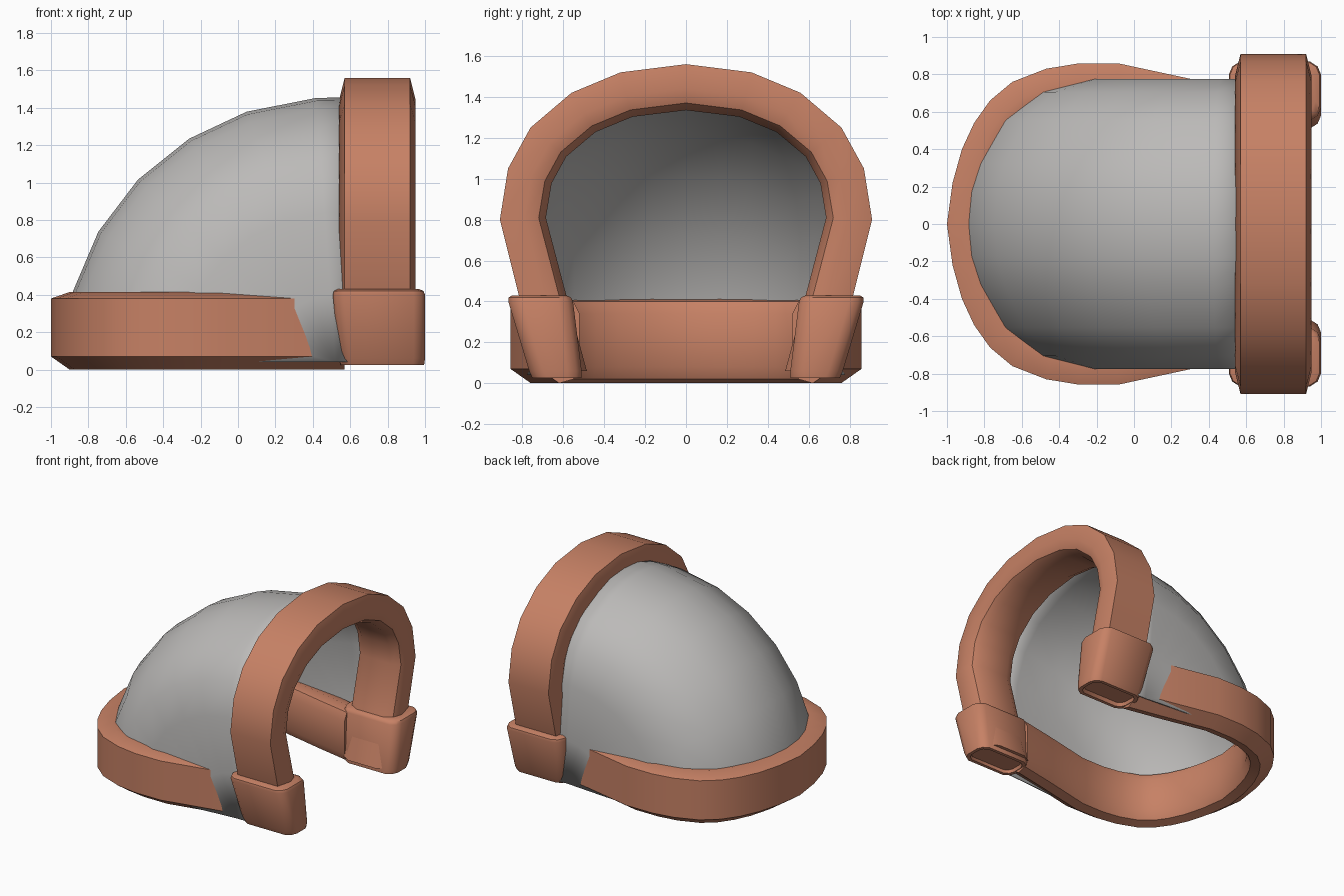
import bpy, bmesh, math
from mathutils import Vector

if "Cube" in bpy.data.objects:
    bpy.data.objects.remove(bpy.data.objects["Cube"])


def material(name, rgb):
    m = bpy.data.materials.new(name)
    m.diffuse_color = (*rgb, 1)
    m.use_nodes = True
    m.node_tree.nodes["Principled BSDF"].inputs["Base Color"].default_value = m.diffuse_color
    return m


GREY = material("shell grey", (0.50, 0.49, 0.48))
CLAY = material("terracotta", (0.57, 0.22, 0.13))


def loft(name, rings, mat, closed=True, caps=True, angle=35):
    """Skin a list of equal-length point rings."""
    bm = bmesh.new()
    vs = [[bm.verts.new(p) for p in r] for r in rings]
    n = len(rings[0])
    for a, b in zip(vs, vs[1:]):
        for i in range(n if closed else n - 1):
            j = (i + 1) % n
            bm.faces.new((a[i], a[j], b[j], b[i]))
    if caps:
        bm.faces.new(vs[0])
        bm.faces.new(vs[-1])
    bmesh.ops.remove_doubles(bm, verts=bm.verts, dist=0.0005)
    bmesh.ops.recalc_face_normals(bm, faces=bm.faces)
    me = bpy.data.meshes.new(name)
    bm.to_mesh(me)
    bm.free()
    ob = bpy.data.objects.new(name, me)
    bpy.context.collection.objects.link(ob)
    me.materials.append(mat)
    bpy.ops.object.select_all(action='DESELECT')
    ob.select_set(True)
    bpy.context.view_layer.objects.active = ob
    bpy.ops.object.shade_smooth_by_angle(angle=math.radians(angle))
    return ob


def symmetric(half):
    """Mirror a half outline of (y, v) whose first point lies on y = 0."""
    return [(-y, v) for y, v in reversed(half[1:])] + list(half)


def sweep(outline, section, place):
    """Rings of a (inset, across) section moved along a (y, v) outline."""
    pts = [Vector(p) for p in outline]
    rings = []
    for i, p in enumerate(pts):
        d1 = (p - pts[i - 1]).normalized() if i else None
        d2 = (pts[i + 1] - p).normalized() if i < len(pts) - 1 else None
        d1, d2 = d1 or d2, d2 or d1
        t = (d1 + d2).normalized()
        inward = Vector((t.y, -t.x))
        if i in (0, len(pts) - 1):       # ends are cut square to the y axis
            inward = Vector((-math.copysign(1, p.x), 0))
        rings.append([place(p + inward * o, a) for o, a in section])
    return rings


# Shell: an arch profile fanned from the opening down to the floor
PX, PZ = 0.52, 0.04
shell_half = [(0, 1.41), (0.17, 1.395), (0.32, 1.35), (0.55, 1.23), (0.70, 1.05),
              (0.77, 0.80), (0.77, 0.36), (0.74, 0.0)]
profile = symmetric(shell_half)
rings = []
for deg in (0, 15.5, 29.5, 43.5, 57.5, 71, 86):
    c, s = math.cos(math.radians(deg)), math.sin(math.radians(deg))
    rings.append([(PX - v * c * 1.028, y, PZ + v * s) for y, v in profile])
rings.append([(0.62, y, PZ + v) for y, v in profile])
shell = loft("shell", rings, GREY, closed=False, caps=False, angle=50)
mod = shell.modifiers.new("thickness", 'SOLIDIFY')
mod.thickness = 0.012
mod.offset = 0

# Arch band around the opening
arch_half = [(0, 1.56), (0.32, 1.52), (0.56, 1.42), (0.76, 1.25), (0.87, 1.05),
             (0.91, 0.80), (0.81, 0.40), (0.71, 0.06)]
arch_section = [(0, 0.57), (0, 0.92), (0.12, 0.95), (0.19, 0.925), (0.225, 0.86),
                (0.225, 0.63), (0.19, 0.565), (0.12, 0.54)]
loft("arch_band", sweep(symmetric(arch_half), arch_section,
                        lambda p, a: (a, p.x, p.y)), CLAY)

# Base band: a U lying on the floor
base_half = [(0, 1.0), (0.22, 0.97), (0.40, 0.92), (0.54, 0.855), (0.66, 0.77),
             (0.76, 0.65), (0.83, 0.47), (0.858, 0.30), (0.858, 0.08),
             (0.77, -0.33), (0.72, -0.57)]
base_section = [(0, 0.07), (0, 0.38), (0.10, 0.415), (0.17, 0.40), (0.20, 0.34),
                (0.20, 0.08), (0.17, 0.02), (0.10, 0.0)]
loft("base_band", sweep(symmetric(base_half), base_section,
                        lambda p, a: (-p.y, p.x, a)), CLAY)


# Leaning foot cuffs with a recessed sole
def cuff_ring(z, inset, side):
    t = (z - 0.02) / 0.40
    cy = 0.63 + 0.085 * t
    hy = 0.125 + 0.035 * t - inset
    x0, x1 = 0.545 - 0.04 * t + inset, 1.0 - inset
    c = min(0.06, hy * 0.5)
    d = c * 0.9
    flat = [(x0 + c, -hy), (x1 - c, -hy), (x1 - c * 0.3, -hy + d * 0.5), (x1, -hy + d * 1.3),
            (x1, hy - d * 1.3), (x1 - c * 0.3, hy - d * 0.5), (x1 - c, hy), (x0 + c, hy),
            (x0 + c * 0.3, hy - d * 0.5), (x0, hy - d * 1.3),
            (x0, -hy + d * 1.3), (x0 + c * 0.3, -hy + d * 0.5)]
    return [(x, side * (cy + y), z) for x, y in flat]


for label, side in (("front", -1), ("back", 1)):
    levels = [(0.05, 0.04), (0.025, 0.03), (0.025, 0.005), (0.06, 0.0),
              (0.40, 0.0), (0.42, 0.008), (0.43, 0.03)]
    loft(label + "_foot_cuff", [cuff_ring(z, i, side) for z, i in levels], CLAY, angle=40)
